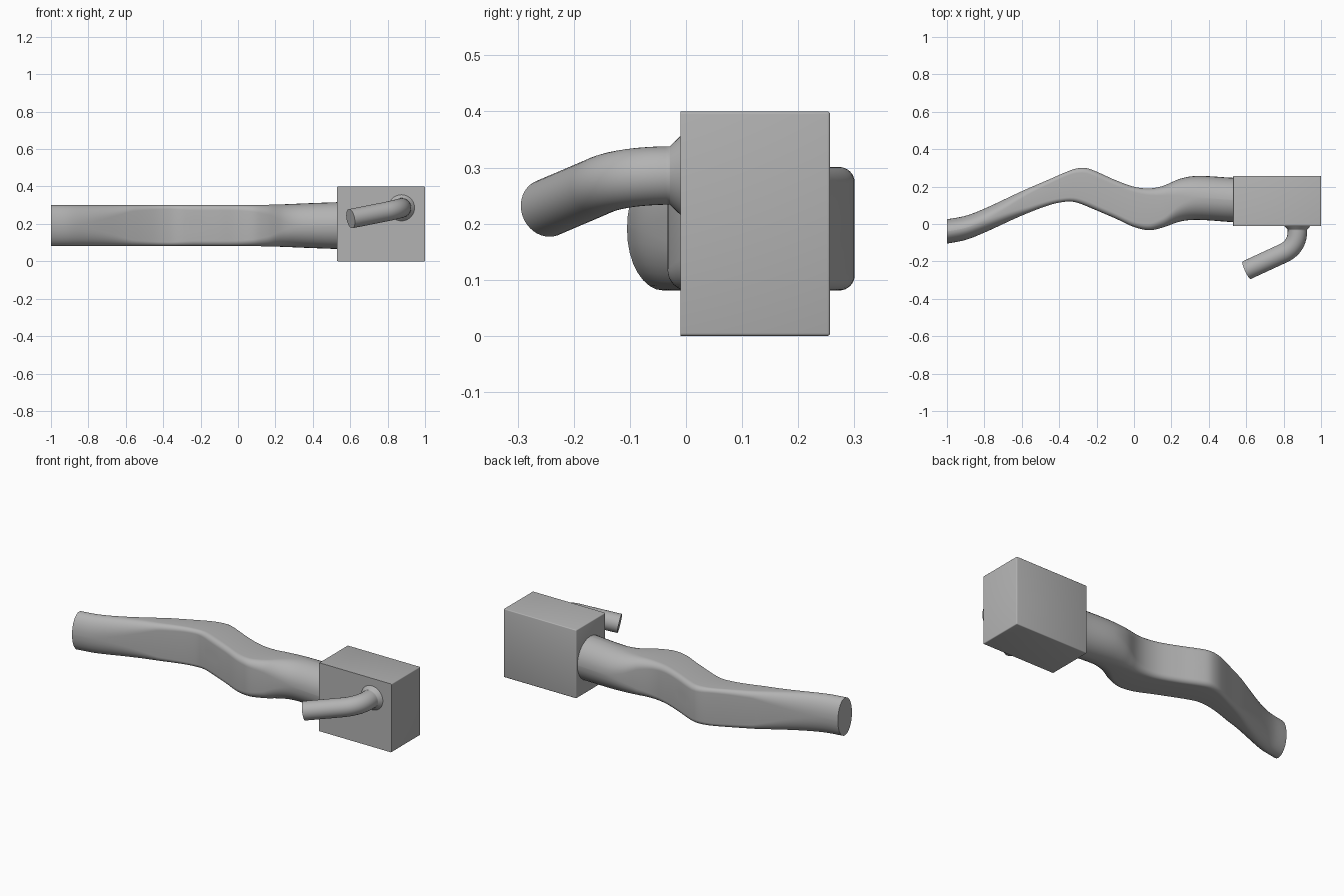
import bpy, bmesh, math
from mathutils import Vector, Matrix

cube = bpy.data.objects.get("Cube")
if cube:
    bpy.data.objects.remove(cube, do_unlink=True)

grey = bpy.data.materials.new("plain grey")
grey.use_nodes = True
grey.diffuse_color = (0.45, 0.45, 0.45, 1)
grey.node_tree.nodes["Principled BSDF"].inputs["Base Color"].default_value = (0.45, 0.45, 0.45, 1)


def finish(name, bm):
    bmesh.ops.recalc_face_normals(bm, faces=bm.faces)
    mesh = bpy.data.meshes.new(name)
    bm.to_mesh(mesh)
    bm.free()
    mesh.materials.append(grey)
    obj = bpy.data.objects.new(name, mesh)
    bpy.context.collection.objects.link(obj)
    return obj


def activate(obj):
    bpy.ops.object.select_all(action='DESELECT')
    obj.select_set(True)
    bpy.context.view_layer.objects.active = obj


def smooth(obj, degrees=35):
    activate(obj)
    bpy.ops.object.shade_smooth_by_angle(angle=math.radians(degrees))


def loft(name, rings):
    """Skin a list of closed rings and cap both ends."""
    bm = bmesh.new()
    loops = [[bm.verts.new(p) for p in ring] for ring in rings]
    n = len(loops[0])
    for a, b in zip(loops, loops[1:]):
        for i in range(n):
            j = (i + 1) % n
            bm.faces.new((a[i], a[j], b[j], b[i]))
    bm.faces.new(loops[0])
    bm.faces.new(loops[-1])
    return finish(name, bm)


def sample(rows, x):
    """Smooth interpolation of table rows keyed by their first value."""
    k = max(i for i in range(len(rows) - 1) if rows[i][0] <= x or i == 0)
    a, b = rows[k], rows[k + 1]
    p, q = rows[max(k - 1, 0)], rows[min(k + 2, len(rows) - 1)]
    h = b[0] - a[0]
    t = (x - a[0]) / h
    out = []
    for c in range(1, len(a)):
        ma = (b[c] - p[c]) / (b[0] - p[0]) * h
        mb = (q[c] - a[c]) / (q[0] - a[0]) * h
        out.append((2*t**3 - 3*t**2 + 1) * a[c] + (t**3 - 2*t**2 + t) * ma
                   + (3*t**2 - 2*t**3) * b[c] + (t**3 - t**2) * mb)
    return out


# Arm: x, back edge, front edge, half height, corner roundness
stations = [
    (-1.0, .025, -.105, .110, .97),
    (-.9, .044, -.085, .110, .95),
    (-.8, .082, -.046, .110, .85),
    (-.6, .175, .045, .110, .55),
    (-.45, .240, .102, .110, .36),
    (-.36, .279, .120, .110, .28),
    (-.31, .296, .116, .110, .28),
    (-.26, .300, .098, .110, .28),
    (-.21, .284, .077, .110, .28),
    (-.1, .235, .030, .110, .28),
    (0, .199, -.016, .110, .28),
    (.08, .190, -.033, .110, .33),
    (.15, .202, -.020, .111, .45),
    (.25, .243, .014, .114, .68),
    (.34, .257, .022, .118, .85),
    (.53, .247, .010, .125, .97),
    (.56, .247, .010, .125, .97),
]


def arm_ring(x, corner=9):
    back, front, hz, r = sample(stations, x)
    cy, hy, cz = (back + front) / 2, (back - front) / 2, 0.191
    rad = r * min(hy, hz)
    ry = rad + (hy - rad) * max(0, r - .5) * 2
    rz = rad + (hz - rad) * max(0, r - .5) * 2
    ring = []
    for q, (sy, sz) in enumerate([(1, 1), (-1, 1), (-1, -1), (1, -1)]):
        for i in range(corner):
            a = math.pi / 2 * (q + i / (corner - 1))
            ring.append((x, cy + sy * (hy - ry) + ry * math.cos(a),
                         cz + sz * (hz - rz) + rz * math.sin(a)))
    return ring


steps = 90
arm = loft("arm", [arm_ring(-1 + 1.555 * i / steps) for i in range(steps + 1)])

# Slot through the arm, square to the sloping wall
bm = bmesh.new()
bmesh.ops.create_cone(bm, cap_ends=True, segments=48, radius1=1, radius2=1, depth=1)
axis = Vector((.4, .92, 0)).normalized()
up = Vector((0, 0, 1))
along = up.cross(axis)
turn = Matrix((along, up, axis)).transposed().to_4x4()
bm.transform(Matrix.Translation((-.196, .175, .192)) @ turn @ Matrix.Diagonal((.073, .027, .6, 1)))
cutter = finish("slot_cutter", bm)
cutter.hide_render = True
cut = arm.modifiers.new("slot", 'BOOLEAN')
cut.operation, cut.solver, cut.object = 'DIFFERENCE', 'EXACT', cutter
activate(arm)
bpy.ops.object.modifier_apply(modifier=cut.name)
bpy.data.objects.remove(cutter, do_unlink=True)
smooth(arm)

# Block at the end of the arm
bm = bmesh.new()
bmesh.ops.create_cube(bm, size=1)
bm.transform(Matrix.Translation((.765, .1235, .2)) @ Matrix.Diagonal((.47, .267, .4, 1)))
edges = [e for e in bm.edges if any(v.co.y > 0 for v in e.verts)]
bmesh.ops.bevel(bm, geom=edges, offset=.005, segments=3, profile=.5, affect='EDGES')
smooth(finish("block", bm))

# Bent peg with a flared root
root = Vector((.874, 0, .286))
bend = [Vector((.874, -.035, .286)), Vector((.874, -.122, .284)), Vector((.795, -.158, .266))]
tip = Vector((.602, -.247, .228))
path, radii = [], []
for i in range(9):
    a = i / 8 * math.pi / 2
    path.append(root + Vector((0, -.008 - .021 * math.sin(a), 0)))
    radii.append(.052 + .02 * (1 - math.cos(math.pi / 2 - a)) if i else .072)
for i in range(17):
    t = i / 16
    path.append(bend[0] * (1 - t)**2 + bend[1] * 2 * t * (1 - t) + bend[2] * t * t)
    radii.append(.052)
path.append(tip)
radii.append(.052)
rings = []
for i, p in enumerate(path):
    d = (path[min(i + 1, len(path) - 1)] - path[max(i - 1, 0)]).normalized()
    if i == len(path) - 2:
        d = (tip - p).normalized()
    side = d.cross(up).normalized()
    top = side.cross(d)
    rings.append([p + radii[i] * (side * math.cos(a) + top * math.sin(a))
                  for a in (math.tau * k / 40 for k in range(40))])
smooth(loft("peg", rings), 50)
